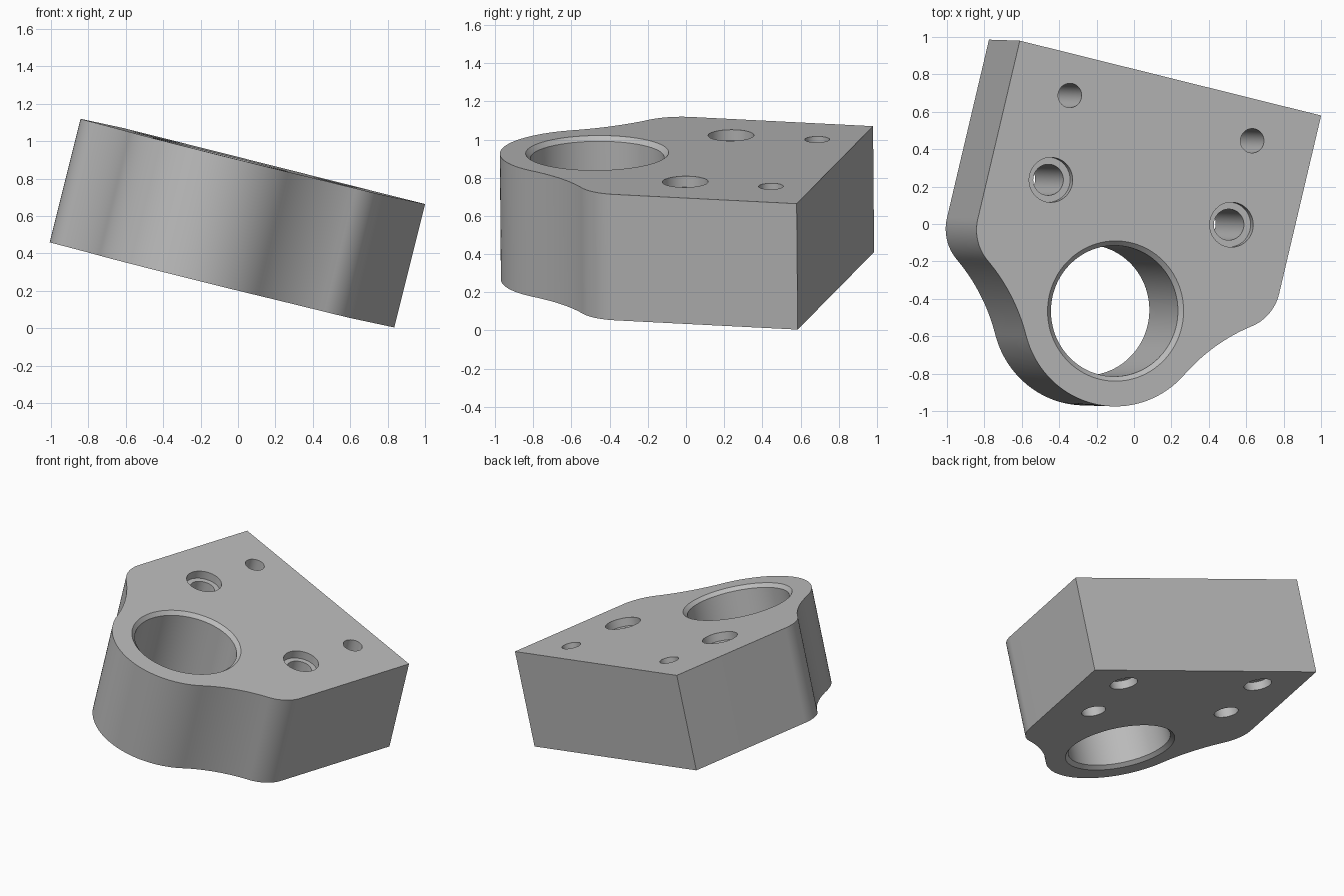
import bpy, bmesh, math
from mathutils import Matrix, Vector

if "Cube" in bpy.data.objects:
    bpy.data.objects.remove(bpy.data.objects["Cube"], do_unlink=True)

HALF_WIDTH = 0.8545
THICKNESS = 0.68
BOSS = Vector((0, -1.281))
BOSS_R = 0.51
CORNER_R = 0.25
CORNER = Vector((HALF_WIDTH - CORNER_R, -0.98))
WAIST_R = 1.0

grey = bpy.data.materials.new("machined_grey")
grey.use_nodes = True
colour = (0.5, 0.5, 0.5, 1)
grey.diffuse_color = colour
grey.node_tree.nodes["Principled BSDF"].inputs["Base Color"].default_value = colour


def make_object(name, bm):
    bmesh.ops.recalc_face_normals(bm, faces=bm.faces)
    mesh = bpy.data.meshes.new(name)
    bm.to_mesh(mesh)
    bm.free()
    mesh.materials.append(grey)
    obj = bpy.data.objects.new(name, mesh)
    bpy.context.collection.objects.link(obj)
    return obj


def arc(centre, radius, start, end, steps):
    angles = [start + (end - start) * i / steps for i in range(steps + 1)]
    return [centre + radius * Vector((math.cos(a), math.sin(a))) for a in angles]


def angle_of(v):
    return math.atan2(v.y, v.x)


def turned_cutter(name, centre, profile, steps=72):
    """Solid of revolution from (radius, height) pairs, top to bottom."""
    bm = bmesh.new()
    rings = []
    for r, z in profile:
        pts = arc(Vector(centre), r, 0, math.tau, steps)[:-1]
        rings.append([bm.verts.new((p.x, p.y, z)) for p in pts])
    for a, b in zip(rings, rings[1:]):
        for i in range(steps):
            j = (i + 1) % steps
            bm.faces.new((a[i], a[j], b[j], b[i]))
    bm.faces.new(rings[0])
    bm.faces.new(rings[-1])
    obj = make_object(name, bm)
    obj.hide_render = True
    return obj


# Half outline: square back corner, rounded shoulder, hollow waist, round boss
to_corner = CORNER - BOSS
a, b, d = BOSS_R + WAIST_R, CORNER_R + WAIST_R, to_corner.length
tangent = angle_of(to_corner) - math.acos((a * a + d * d - b * b) / (2 * a * d))
waist = BOSS + a * Vector((math.cos(tangent), math.sin(tangent)))
half = [Vector((HALF_WIDTH, 0))]
half += arc(CORNER, CORNER_R, 0, angle_of(waist - CORNER), 16)
half += arc(waist, WAIST_R, angle_of(CORNER - waist), angle_of(BOSS - waist) % math.tau, 16)[1:]
half += arc(BOSS, BOSS_R, tangent, -math.pi / 2, 24)[1:]
outline = half + [Vector((-p.x, p.y)) for p in reversed(half[:-1])]

# Block extruded down from its top face
bm = bmesh.new()
top = bm.faces.new([bm.verts.new((p.x, p.y, 0)) for p in outline])
ext = bmesh.ops.extrude_face_region(bm, geom=[top], use_keep_orig=True)
lower = [g for g in ext["geom"] if isinstance(g, bmesh.types.BMVert)]
bmesh.ops.translate(bm, verts=lower, vec=(0, 0, -THICKNESS))
block = make_object("clamp_block", bm)

# Bore with chamfered rims, and two mirrored pairs of counterbored bolt holes
over, bottom = 0.05, -THICKNESS
bore_r, chamfer = 0.35, 0.025
cutters = [turned_cutter("bore_cutter", BOSS, [
    (bore_r + chamfer, over), (bore_r + chamfer, 0), (bore_r, -chamfer),
    (bore_r, bottom + chamfer), (bore_r + chamfer, bottom),
    (bore_r + chamfer, bottom - over)], 96)]
sink = 0.058
for side in (-1, 1):
    cutters.append(turned_cutter("front_bolt_cutter", (side * 0.512, -0.683), [
        (0.12, over), (0.12, -sink), (0.083, -sink), (0.083, bottom - over)]))
    cutters.append(turned_cutter("rear_bolt_cutter", (side * 0.517, -0.22), [
        (0.065, over), (0.065, bottom + sink), (0.095, bottom + sink),
        (0.095, bottom - over)]))

for cutter in cutters:
    mod = block.modifiers.new(cutter.name, "BOOLEAN")
    mod.operation = "DIFFERENCE"
    mod.solver = "EXACT"
    mod.object = cutter

# Bake the cuts and drop the cutters
depsgraph = bpy.context.evaluated_depsgraph_get()
baked = bpy.data.meshes.new_from_object(block.evaluated_get(depsgraph))
block.modifiers.clear()
block.data = baked
for cutter in cutters:
    bpy.data.objects.remove(cutter, do_unlink=True)

# Tilted resting pose
normal = Vector((0.2425, -0.008, 0.970)).normalized()
across = Vector((1.61, -0.40, -0.406))
across = (across - normal * across.dot(normal)).normalized()
along = normal.cross(across)
pose = Matrix((across, along, normal)).transposed().to_4x4()
pose.translation = (0.195, 0.78, 0.867)
block.data.transform(pose)

# Smooth curved walls, crisp edges
bpy.ops.object.select_all(action="DESELECT")
block.select_set(True)
bpy.context.view_layer.objects.active = block
bpy.ops.object.shade_smooth_by_angle(angle=math.radians(30))
